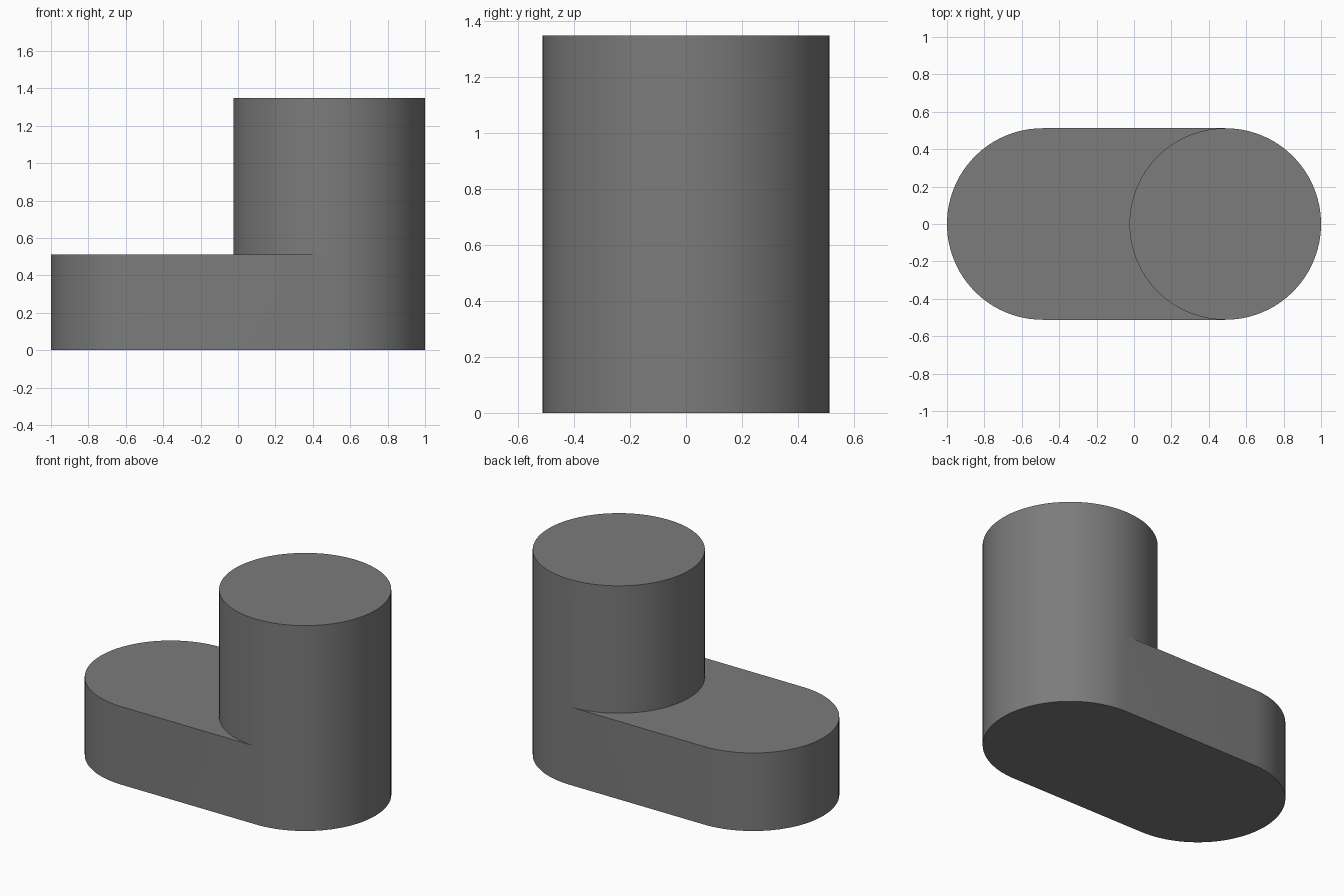
import bpy, bmesh, math

if "Cube" in bpy.data.objects:
    bpy.data.objects.remove(bpy.data.objects["Cube"])

R, CX = 0.512, 0.488          # radius of rounded ends, their distance from centre
BASE_H, TOP_H = 0.512, 1.348  # slab height, column height
N = 48                        # segments per half circle

bm = bmesh.new()


def half_arc(cx, side, z):
    """Half circle from y=-R to y=+R, bulging to +x (side=1) or -x (side=-1)."""
    pts = []
    for i in range(N + 1):
        a = -math.pi / 2 + math.pi * i / N
        pts.append(bm.verts.new((cx + side * R * math.cos(a), R * math.sin(a), z)))
    return pts


def bridge(a, b):
    for i in range(len(a) - 1):
        bm.faces.new((a[i], a[i + 1], b[i + 1], b[i]))


# Slab outline: left and right rounded ends
left_low, left_high = half_arc(-CX, -1, 0), half_arc(-CX, -1, BASE_H)
right_low, right_mid, right_top = (half_arc(CX, 1, z) for z in (0, BASE_H, TOP_H))
# Inner half of the column, rising from the slab top
inner_mid, inner_top = half_arc(CX, -1, BASE_H), half_arc(CX, -1, TOP_H)

# Curved walls and the slab's visible top
bridge(left_low, left_high)
bridge(left_high, inner_mid)
bridge(inner_mid, inner_top)
bridge(right_low, right_mid)
bridge(right_mid, right_top)

# Straight slab sides
for k in (0, N):
    bm.faces.new((left_low[k], right_low[k], right_mid[k], left_high[k]))

# Underside, then the column cap on the remaining open rim
bm.faces.new(right_low + left_low[::-1])
bmesh.ops.remove_doubles(bm, verts=bm.verts, dist=1e-5)
rim = [e for e in bm.edges if e.is_boundary]
bmesh.ops.contextual_create(bm, geom=rim)
bmesh.ops.recalc_face_normals(bm, faces=bm.faces)

mesh = bpy.data.meshes.new("slab_with_column")
bm.to_mesh(mesh)
bm.free()
obj = bpy.data.objects.new("slab_with_column", mesh)
bpy.context.collection.objects.link(obj)

# Dark grey finish
mat = bpy.data.materials.new("dark_grey")
mat.diffuse_color = (0.2, 0.2, 0.2, 1)
mat.use_nodes = True
mat.node_tree.nodes["Principled BSDF"].inputs["Base Color"].default_value = mat.diffuse_color
mesh.materials.append(mat)

# Smooth curved walls, sharp rims
bpy.context.view_layer.objects.active = obj
obj.select_set(True)
bpy.ops.object.shade_smooth_by_angle(angle=math.radians(30))
